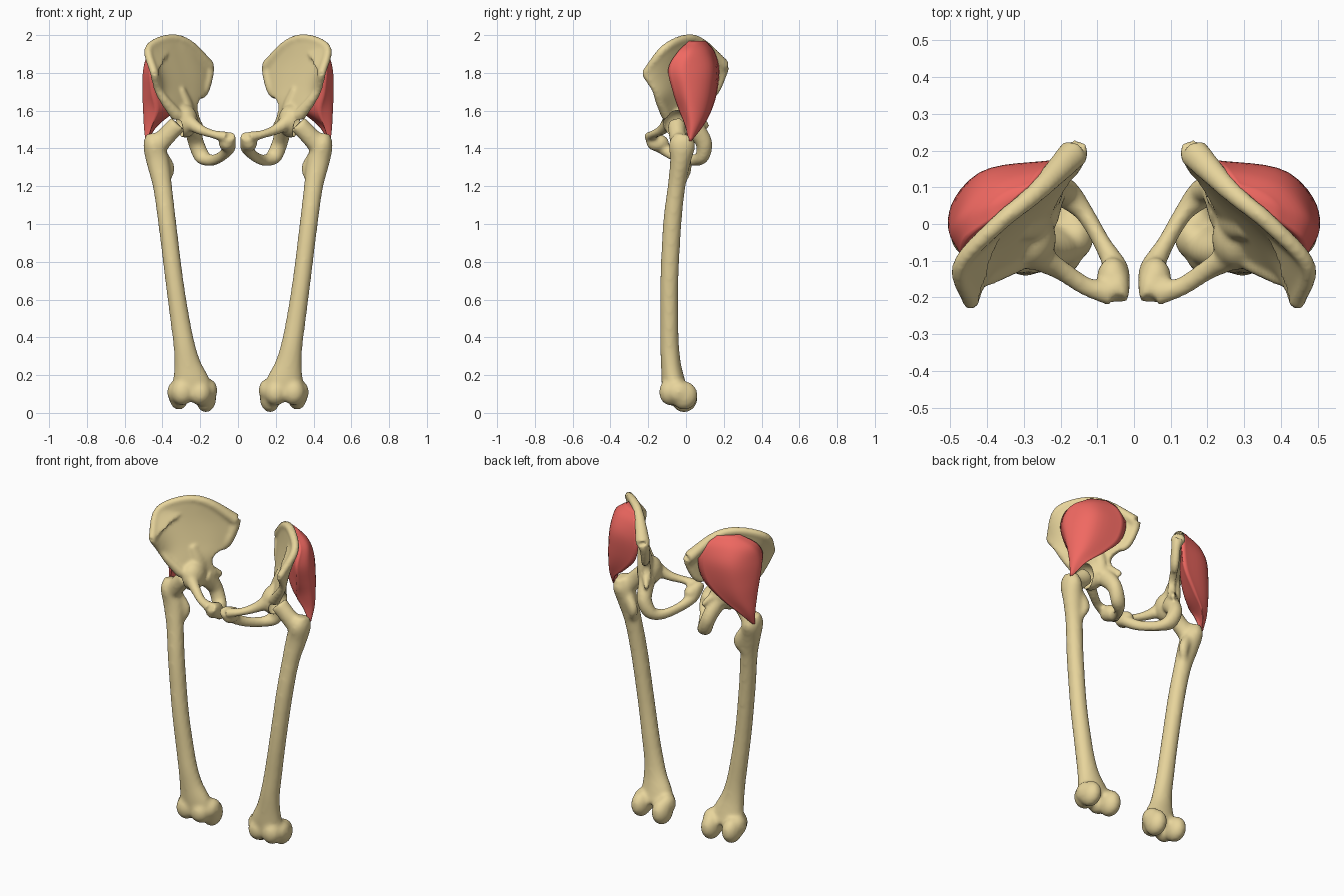
import bpy, bmesh, math
from mathutils import Vector, Matrix


def spline(pts, n):
    """Catmull-Rom resample of a list of vectors (any size), n steps per span."""
    P = [Vector(p) for p in pts]
    P = [2 * P[0] - P[1]] + P + [2 * P[-1] - P[-2]]
    out = []
    for i in range(1, len(P) - 2):
        a, b, c, d = P[i - 1:i + 3]
        for k in range(n):
            t = k / n
            out.append(0.5 * (2 * b + (c - a) * t + (2 * a - 5 * b + 4 * c - d) * t * t
                              + (3 * b - a - 3 * c + d) * t ** 3))
    return out + [P[-2]]


def loft(bm, loops):
    """Skin closed loops and cap both ends."""
    rings = [[bm.verts.new(p) for p in l] for l in loops]
    n = len(rings[0])
    for a, b in zip(rings, rings[1:]):
        for i in range(n):
            bm.faces.new((a[i], a[(i + 1) % n], b[(i + 1) % n], b[i]))
    for r in (rings[0], rings[-1]):
        c = bm.verts.new(sum((v.co for v in r), Vector()) / n)
        for i in range(n):
            bm.faces.new((r[i], r[(i + 1) % n], c))


def tube(bm, pts, ref=(1, 0, 0)):
    """Elliptic tube; each point is x, y, z, radius along ref, other radius."""
    S = spline([Vector(p) for p in pts], 6)
    C = [Vector(s[:3]) for s in S]
    loops = []
    for i, s in enumerate(S):
        t = (C[min(i + 1, len(C) - 1)] - C[max(i - 1, 0)]).normalized()
        u = Vector(ref)
        u = (u - t * u.dot(t)).normalized()
        w = t.cross(u)
        loops.append([C[i] + u * s[3] * math.cos(a) + w * s[4] * math.sin(a)
                      for a in (2 * math.pi * k / 24 for k in range(24))])
    loft(bm, loops)


def blob(bm, c, r):
    bmesh.ops.create_uvsphere(bm, u_segments=24, v_segments=16, radius=1,
                              matrix=Matrix.Translation(c) @ Matrix.Diagonal((*r, 1)))


def sheet(bm, rows, thick):
    """Smooth blade through a grid of points, given a thickness."""
    R = [spline(r, 6) for r in rows]
    G = list(zip(*[spline(c, 6) for c in zip(*R)]))
    nr, nc = len(G), len(G[0])
    loops = []
    for i in range(nr):
        top, bot = [], []
        for j in range(nc):
            du = G[min(i + 1, nr - 1)][j] - G[max(i - 1, 0)][j]
            dv = G[i][min(j + 1, nc - 1)] - G[i][max(j - 1, 0)]
            n = du.cross(dv).normalized() * thick / 2
            top.append(G[i][j] + n)
            bot.append(G[i][j] - n)
        loops.append(top + bot[::-1])
    loft(bm, loops)


def material(name, col):
    m = bpy.data.materials.new(name)
    m.diffuse_color = (*col, 1)
    return m


def finish(bm, name, mat=None, voxel=0, smooth=6, cutter=None):
    """Object from bmesh: fuse, smooth, cut, then mirror to the other side."""
    bmesh.ops.recalc_face_normals(bm, faces=bm.faces)
    for f in bm.faces:
        f.smooth = True
    me = bpy.data.meshes.new(name)
    bm.to_mesh(me)
    bm.free()
    ob = bpy.data.objects.new(name, me)
    bpy.context.collection.objects.link(ob)
    if mat:
        me.materials.append(mat)
    if voxel:
        m = ob.modifiers.new("fuse", 'REMESH')
        m.mode, m.voxel_size, m.use_smooth_shade = 'VOXEL', voxel, True
        m = ob.modifiers.new("soften", 'SMOOTH')
        m.factor, m.iterations = 0.5, smooth
    if cutter:
        m = ob.modifiers.new("socket", 'BOOLEAN')
        m.operation, m.object = 'DIFFERENCE', cutter
    if mat:
        ob.modifiers.new("both_sides", 'MIRROR').use_axis[0] = True
    return ob


bone = material("bone", (0.80, 0.66, 0.33))
red = material("muscle", (0.87, 0.14, 0.12))
head = (0.318, -0.05, 1.53)

# thigh bones
bm = bmesh.new()
tube(bm, [(.24, -.055, .10, .115, .068), (.25, -.068, .17, .098, .062), (.268, -.08, .26, .071, .053),
          (.285, -.087, .36, .057, .05),
          (.305, -.088, .48, .052, .048), (.337, -.088, .7, .048, .048), (.374, -.073, 1.0, .048, .049),
          (.40, -.05, 1.2, .051, .047), (.425, -.03, 1.33, .06, .055),
          (.448, -.02, 1.42, .054, .07), (.455, -.01, 1.475, .034, .045)])
tube(bm, [(.44, -.03, 1.40, .055, .05), (.375, -.045, 1.47, .05, .045), (*head, .05, .05)], (0, 0, 1))
tube(bm, [(.41, -.01, 1.38, .03, .03), (.365, .004, 1.295, .03, .027), (.385, -.02, 1.22, .02, .02)])
for c, r in (((.17, -.01, .081), (.055, .072, .079)), ((.313, -.01, .092), (.054, .072, .076)),
             ((.20, -.08, .105), (.06, .06, .066)), ((.295, -.085, .11), (.06, .058, .07)),
             ((.155, -.035, .12), (.046, .06, .06)), ((.333, -.04, .11), (.042, .06, .06))):
    blob(bm, c, r)                                         # condyles and knee groove
finish(bm, "thigh_bones", bone, 0.011, 9)

# socket cutter
bm = bmesh.new()
blob(bm, head, (.072, .072, .072))
cutter = finish(bm, "socket_cutter")
cutter.hide_render = True
cutter.hide_set(True)

# hip bones: blade with crest, socket, pubis and seat loop
crest = [(.442, -.218, 1.795), (.473, -.115, 1.925), (.37, .0, 1.98), (.268, .085, 1.955),
         (.16, .197, 1.835)]
bm = bmesh.new()
sheet(bm, [crest,
           [(.435, -.19, 1.75), (.42, -.09, 1.83), (.33, .015, 1.85), (.235, .105, 1.83), (.16, .18, 1.77)],
           [(.41, -.145, 1.68), (.365, -.07, 1.72), (.295, .015, 1.73), (.23, .085, 1.72), (.18, .14, 1.69)],
           [(.36, -.125, 1.61), (.325, -.075, 1.62), (.28, -.01, 1.63), (.25, .03, 1.63), (.225, .065, 1.63)],
           [(.31, -.105, 1.54), (.28, -.07, 1.53), (.26, -.02, 1.53), (.24, .03, 1.53), (.21, .085, 1.53)]], .04)
tube(bm, [(*p, a, b) for p, (a, b) in zip(crest, ((.02, .022), (.024, .022), (.024, .024),
                                                  (.026, .028), (.036, .042)))], (0, 0, 1))
tube(bm, [(.16, .197, 1.835, .036, .034), (.155, .185, 1.79, .026, .03), (.175, .15, 1.71, .024, .03),
          (.20, .12, 1.675, .018, .02)])
tube(bm, [(.442, -.218, 1.795, .02, .018), (.425, -.165, 1.715, .02, .018),
          (.385, -.138, 1.65, .026, .024), (.32, -.10, 1.57, .035, .03)])
tube(bm, [(.30, .0, 1.72, .02, .04), (.275, .01, 1.62, .04, .055), (.265, .01, 1.52, .045, .06)])
blob(bm, (.28, -.04, 1.545), (.068, .085, .088))
tube(bm, [(.27, -.085, 1.545, .042, .038), (.2, -.125, 1.50, .028, .028), (.13, -.17, 1.475, .022, .026),
          (.06, -.19, 1.46, .03, .034)], (0, 0, 1))        # upper pubic bar
blob(bm, (.058, -.15, 1.43), (.044, .06, .046))
tube(bm, [(.05, -.20, 1.465, .036, .028), (.045, -.165, 1.44, .034, .044), (.05, -.12, 1.40, .034, .034),
          (.085, -.055, 1.36, .024, .03), (.135, .03, 1.338, .026, .03), (.185, .082, 1.352, .042, .036),
          (.215, .097, 1.41, .042, .042), (.23, .08, 1.46, .042, .047), (.25, .02, 1.53, .045, .055)])
tube(bm, [(.235, .06, 1.56, .025, .025), (.21, .09, 1.535, .018, .022), (.193, .118, 1.515, .013, .014)])
finish(bm, "hip_bones", bone, 0.0095, 6, cutter)

# hip muscles: stacked sections (front, outer, outer, back, inner)
sections = [
    (1.968, (.385, .015), (.378, .055), (.34, .083), (.285, .105), (.33, .04)),
    (1.91, (.46, -.045), (.465, .03), (.39, .115), (.235, .155), (.33, .03)),
    (1.82, (.467, -.094), (.50, .0), (.415, .14), (.205, .176), (.31, .04)),
    (1.70, (.455, -.07), (.506, .015), (.43, .132), (.235, .165), (.31, .04)),
    (1.60, (.43, -.037), (.502, .02), (.455, .105), (.33, .135), (.36, .03)),
    (1.52, (.455, -.005), (.497, .025), (.483, .065), (.425, .092), (.45, .03)),
    (1.44, (.48, .012), (.49, .02), (.487, .028), (.479, .03), (.478, .022))]
bm = bmesh.new()
loops = []
for z, *p in sections:
    q = [Vector((x, y, z)) for x, y in p]
    loops.append(spline(q[:4], 6)[:-1] + spline([q[3], q[4], q[0]], 6)[:-1])
loft(bm, list(zip(*[spline(c, 5) for c in zip(*loops)])))
finish(bm, "hip_muscles", red)
